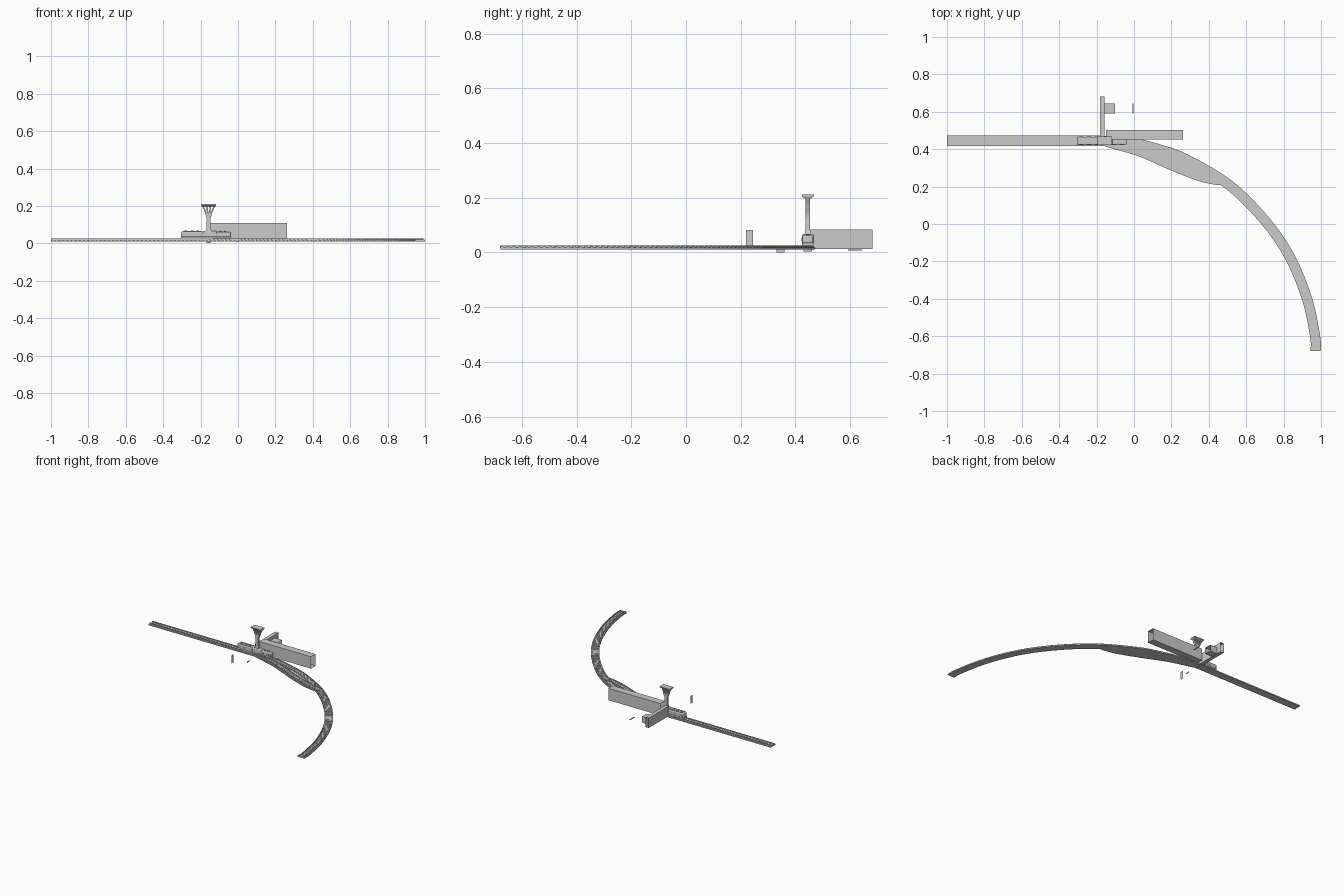
import bpy, bmesh, math
from mathutils import Vector

if "Cube" in bpy.data.objects:
    bpy.data.objects.remove(bpy.data.objects["Cube"])


def mesh(name, verts, faces):
    me = bpy.data.meshes.new(name)
    me.from_pydata(verts, [], faces)
    bm = bmesh.new()
    bm.from_mesh(me)
    bmesh.ops.recalc_face_normals(bm, faces=bm.faces)
    bm.to_mesh(me)
    bm.free()
    ob = bpy.data.objects.new(name, me)
    bpy.context.collection.objects.link(ob)
    return ob


def box_data(x, y, z, skip=()):
    v = [(a, b, c) for a in x for b in y for c in z]
    sides = {"-x": (0, 1, 3, 2), "+x": (4, 6, 7, 5), "-y": (0, 4, 5, 1),
             "+y": (2, 3, 7, 6), "-z": (0, 2, 6, 4), "+z": (1, 5, 7, 3)}
    return v, [f for k, f in sides.items() if k not in skip]


def box(name, x, y, z, skip=(), bevel=0, seg=2):
    ob = mesh(name, *box_data(x, y, z, skip))
    if bevel:
        m = ob.modifiers.new("bevel", "BEVEL")
        m.width, m.segments = bevel, seg
    return ob


def cyl(name, loc, r, h, axis="Z", r2=None, n=16):
    rot = (math.pi / 2, 0, 0) if axis == "Y" else (0, 0, 0)
    bpy.ops.mesh.primitive_cone_add(vertices=n, radius1=r, radius2=r if r2 is None else r2,
                                    depth=h, location=loc, rotation=rot)
    ob = bpy.context.object
    ob.name = name
    bpy.ops.object.shade_smooth_by_angle()
    return ob


def spline(pts, n=8):
    P = [Vector(p) for p in pts]
    P = [2 * P[0] - P[1]] + P + [2 * P[-1] - P[-2]]
    out = []
    for a, b, c, d in zip(P, P[1:], P[2:], P[3:]):
        for i in range(n):
            t = i / n
            out.append(0.5 * (2 * b + (c - a) * t + (2 * a - 5 * b + 4 * c - d) * t * t
                              + (3 * b - a - 3 * c + d) * t ** 3))
    return out + [P[-2]]


def normals(path):
    res = []
    for i in range(len(path)):
        t = (path[min(i + 1, len(path) - 1)] - path[max(i - 1, 0)]).normalized()
        res.append(Vector((-t.y, t.x)))
    return res


def strip(name, left, right, z0, z1):
    # closed slab between two edge lines
    v, f = [], []
    for a, b in zip(left, right):
        v += [(a.x, a.y, z0), (b.x, b.y, z0), (b.x, b.y, z1), (a.x, a.y, z1)]
    for i in range(len(left) - 1):
        k = 4 * i
        f += [(k + j, k + (j + 1) % 4, k + 4 + (j + 1) % 4, k + 4 + j) for j in range(4)]
    f += [(0, 1, 2, 3), (len(v) - 4, len(v) - 3, len(v) - 2, len(v) - 1)]
    return mesh(name, v, f)


def sweep(name, path, o0, o1, z0, z1):
    N = normals(path)
    return strip(name, [p + n * o1 for p, n in zip(path, N)],
                 [p + n * o0 for p, n in zip(path, N)], z0, z1)


def sleepers(name, path, step=0.022, half=0.024):
    v, f = [], []
    gap = step / 2
    for a, b in zip(path, path[1:]):
        d = b - a
        L, t = d.length, d.normalized()
        n = Vector((-t.y, t.x))
        while gap < L:
            c = a + t * gap
            bv, bf = box_data((-.005, .005), (-half, half), (.018, .0215))
            k = len(v)
            v += [(*(c + t * p[0] + n * p[1]), p[2]) for p in bv]
            f += [tuple(k + i for i in q) for q in bf]
            gap += step
        gap -= L
    return mesh(name, v, f)


def track(name, path, half=0.027):
    sweep(name + "_bed", path, -half, half, .011, .019)
    for s in (-1, 1):
        sweep(name + "_rail", path, s * .0165 - .002, s * .0165 + .002, .018, .0255)
    sleepers(name + "_sleepers", path)


# straight track in two pieces
track("straight_end", [Vector((-1, .445)), Vector((-.8, .445))])
track("straight", [Vector((-.8, .445)), Vector((-.16, .445))])

# curved main track
main = spline([(-.16, .445), (0, .432), (.13, .40), (.27, .35), (.5, .215), (.69, .03),
               (.83, -.17), (.925, -.4), (.968, -.6), (.972, -.678)])
track("curve", main)

# diverging inner track and the filled deck of the turnout
branch = spline([(-.16, .445), (-.11, .43), (.04, .385), (.20, .315), (.34, .26),
                 (.42, .24), (.475, .234)], 6)
track("branch", branch)
fill = [p for p in main if p.x < .48]
low = []
for p in fill:
    y = p.y
    for a, b in zip(branch, branch[1:]):
        if a.x <= p.x <= b.x:
            y = a.y + (b.y - a.y) * (p.x - a.x) / (b.x - a.x)
    low.append(Vector((p.x, min(y, p.y - .0005))))
strip("turnout_deck", fill, low, .0112, .0205)

# locomotive body
CY = .445
box("loco_frame", (-.303, -.042), (CY - .020, CY + .020), (.027, .036), bevel=.002)
box("loco_rear_body", (-.305, -.185), (CY - .021, CY + .021), (.033, .064), bevel=.006, seg=3)
box("loco_cab", (-.187, -.115), (CY - .022, CY + .022), (.033, .067), bevel=.006, seg=3)
box("loco_hood", (-.118, -.04), (CY - .020, CY + .020), (.033, .062), bevel=.006, seg=3)
for x in (-.304, -.052):
    box("buffer_beam", (x, x + .011), (CY - .021, CY + .021), (.024, .034))
for s in (-1, 1):
    for i in range(6):
        x = -.285 + i * .044
        box("side_panel", (x - .012, x + .012),
            tuple(sorted((CY + s * .019, CY + s * .0225))), (.041, .052))
    for x in (-.28, -.25, -.22, -.13, -.10, -.07):
        cyl("wheel", (x, CY + s * .0165, .033), .009, .004, "Y", n=20)

# roof fittings
for i, x in enumerate((-.28, -.245, -.215, -.095, -.07)):
    cyl("roof_vent", (x, CY, .0655 if i < 3 else .0635), .006, .006)
for s in (-1, 1):
    box("roof_rail", (-.295, -.195), (CY + s * .013 - .0015, CY + s * .013 + .0015), (.063, .067))

# flared post above the cab
CX = -.157


def loft(name, secs):
    # sections: centre x, half x, half y, z
    v, f = [], []
    for c, hx, hy, z in secs:
        v += [(c - hx, CY - hy, z), (c + hx, CY - hy, z), (c + hx, CY + hy, z), (c - hx, CY + hy, z)]
    for i in range(len(secs) - 1):
        k = 4 * i
        f += [(k + j, k + (j + 1) % 4, k + 4 + (j + 1) % 4, k + 4 + j) for j in range(4)]
    n = len(v)
    return mesh(name, v, f + [(0, 1, 2, 3), (n - 4, n - 3, n - 2, n - 1)])


loft("post_stem", [(CX, .017, .012, .064), (CX, .011, .009, .08), (CX, .010, .008, .13),
                   (CX, .014, .008, .152)])
for k in (-1.5, -.5, .5, 1.5):
    loft("post_branch", [(CX + k * .0055, .005, .008, .145), (CX + k * .013, .004, .008, .175),
                         (CX + k * .021, .004, .008, .200)])
loft("post_cap", [(CX, .036, .010, .197), (CX, .039, .022, .204), (CX, .039, .022, .211)])

# open-ended sleeve behind the train, with its cross arm and stub
box("long_sleeve", (-.15, .262), (.452, .503), (.025, .11), skip=("-x", "+x"))
box("cross_arm", (-.183, -.157), (.455, .682), (.013, .083), skip=("-y", "+y"))
box("arm_stub", (-.157, -.102), (.592, .643), (.015, .06), skip=("-x", "+x"))

# small loose plates
mesh("upright_plate", *[[(-.207, .22, .025), (-.207, .245, .025), (-.207, .245, .082),
                         (-.207, .22, .082)], [(0, 1, 2, 3)]])
mesh("low_plate", *[[(-.16, .33, 0), (-.16, .36, 0), (-.16, .36, .01), (-.16, .33, .01)],
                    [(0, 1, 2, 3)]])
box("flat_bar", (-.009, -.002), (.592, .643), (.007, .011))
box("under_tab", (-.168, -.148), (.43, .46), (.003, .012))
